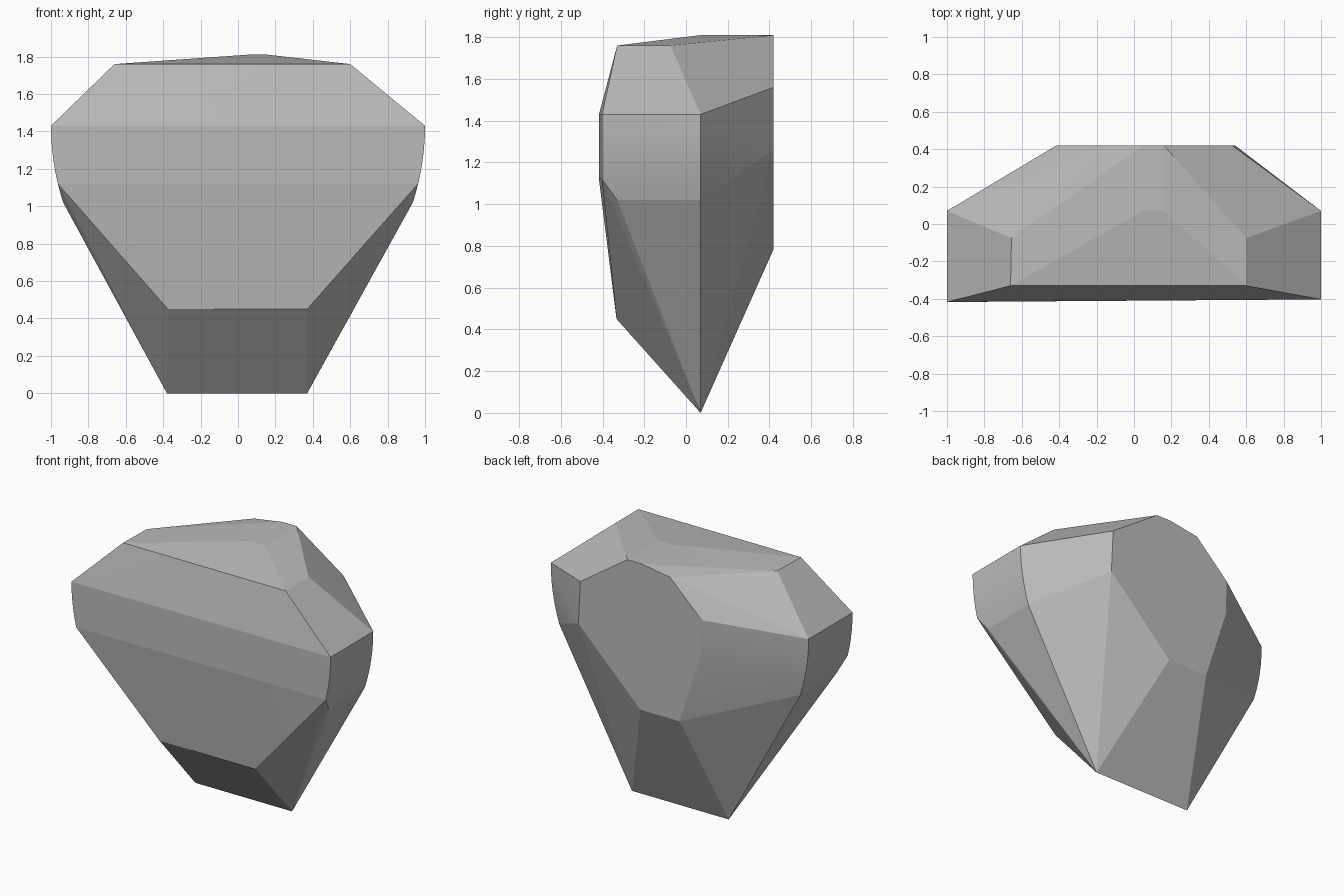
import bpy
import bmesh
import math

# Remove the default object only
default = bpy.data.objects.get("Cube")
if default:
    bpy.data.objects.remove(default, do_unlink=True)

FRONT, MIDDLE, BACK = -0.41, 0.07, 0.42
SHOULDER, WAIST, LOWER_WAIST = 1.43, 1.12, 1.02


def flank(z):
    """Half width of the rounded flank at a height."""
    t = (SHOULDER - z) / (SHOULDER - LOWER_WAIST)
    return 1 - 0.065 * t * t


def rounded_edge(side, y, bottom, steps):
    """Points down one rounded vertical edge of the flank."""
    heights = [SHOULDER + (bottom - SHOULDER) * i / steps for i in range(steps + 1)]
    return [(side * flank(z), y, z) for z in heights]


def make_material(name, value):
    material = bpy.data.materials.new(name)
    material.use_nodes = True
    colour = (value, value, value, 1)
    material.diffuse_color = colour
    material.node_tree.nodes["Principled BSDF"].inputs["Base Color"].default_value = colour
    return material


def make_solid(name, points, material):
    """Wrap the points in a convex skin and merge coplanar faces."""
    bm = bmesh.new()
    for point in points:
        bm.verts.new(point)
    hull = bmesh.ops.convex_hull(bm, input=bm.verts)
    loose = {v for key in ("geom_interior", "geom_unused") for v in hull[key]
             if isinstance(v, bmesh.types.BMVert)}
    bmesh.ops.delete(bm, geom=list(loose), context='VERTS')
    bmesh.ops.dissolve_limit(bm, angle_limit=math.radians(0.7),
                             verts=bm.verts, edges=bm.edges)
    bmesh.ops.recalc_face_normals(bm, faces=bm.faces)
    mesh = bpy.data.meshes.new(name)
    bm.to_mesh(mesh)
    bm.free()
    mesh.materials.append(material)
    solid = bpy.data.objects.new(name, mesh)
    bpy.context.collection.objects.link(solid)
    return solid


points = []

# Rounded flanks, front edge and middle edge on each side
for side in (-1, 1):
    front = FRONT + 0.007 * side
    points += rounded_edge(side, front, WAIST, 5)
    points += rounded_edge(side, MIDDLE, LOWER_WAIST, 6)
    points.append((side * flank(LOWER_WAIST), -0.33, LOWER_WAIST))

# Cross edges: left x, right x, depth, height
cross_edges = [
    (-0.66, 0.6, -0.33, 1.76),     # front of the top
    (-0.655, 0.6, -0.075, 1.76),   # shoulders of the top
    (-0.375, 0.37, -0.333, 0.45),  # lower front
    (-0.38, 0.37, MIDDLE, 0),      # bottom edge
    (0.05, 0.16, MIDDLE, 1.81),    # crest
]
for left, right, y, z in cross_edges:
    points += [(left, y, z), (right, y, z)]

# Flat back plate outline
back_outline = [
    (0.05, 1.81), (0.16, 1.81), (0.525, 1.56), (0.54, 1.26), (0.06, 0.785),
    (-0.245, 0.785), (-0.41, 1.3), (-0.415, 1.54), (-0.17, 1.775),
]
points += [(x, BACK, z) for x, z in back_outline]

stone = make_solid("faceted_stone", points, make_material("stone_grey", 0.5))

# Smooth only the rounded flanks, keep the facets crisp
bpy.ops.object.select_all(action='DESELECT')
stone.select_set(True)
bpy.context.view_layer.objects.active = stone
bpy.ops.object.shade_smooth_by_angle(angle=math.radians(6))
